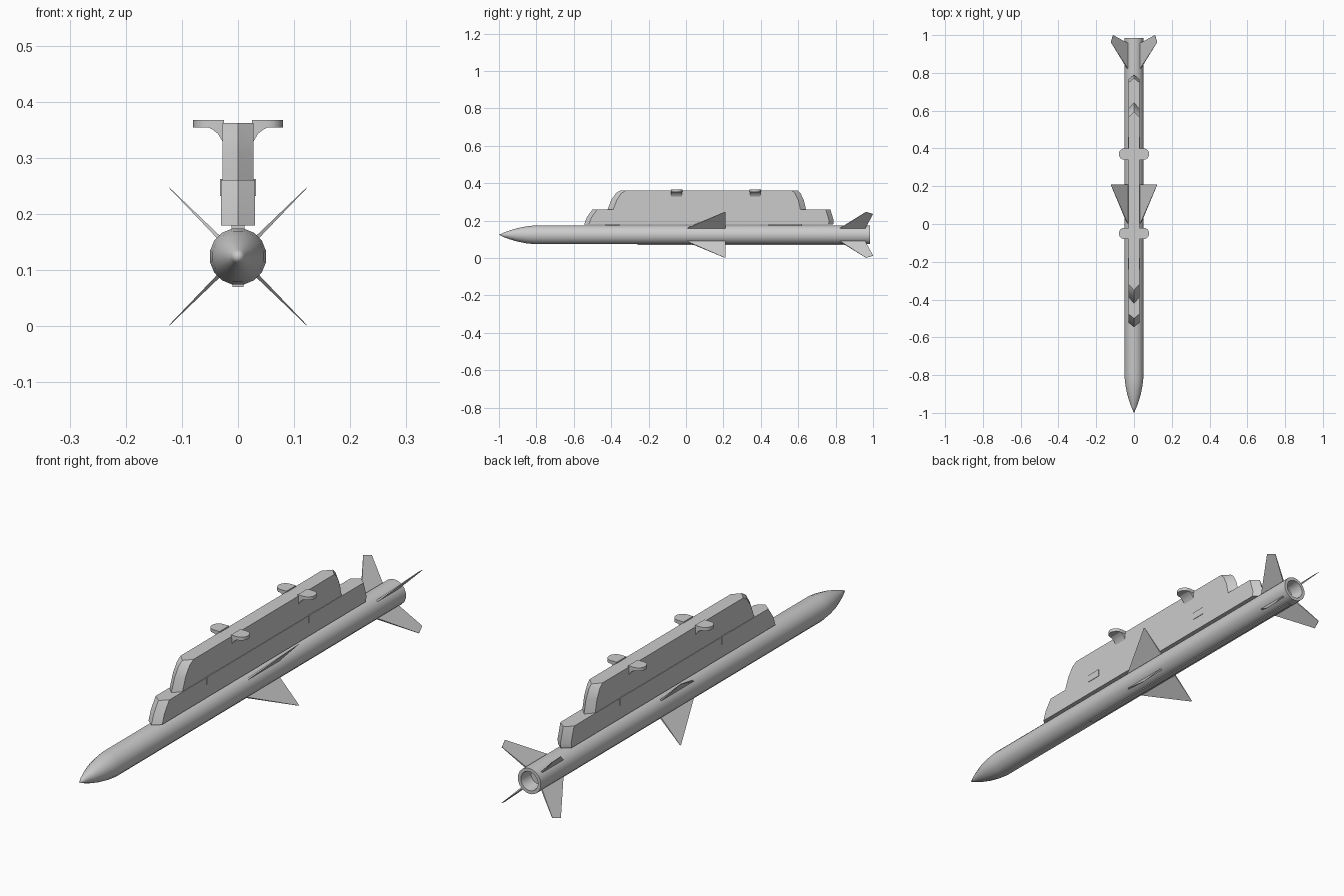
import bpy, math
from math import sin, cos, pi

if "Cube" in bpy.data.objects:
    bpy.data.objects.remove(bpy.data.objects["Cube"])

CZ = 0.124  # height of the missile axis


def make(name, verts, faces, smooth=None):
    me = bpy.data.meshes.new(name)
    me.from_pydata(verts, [], faces)
    ob = bpy.data.objects.new(name, me)
    bpy.context.collection.objects.link(ob)
    bpy.ops.object.select_all(action='DESELECT')
    ob.select_set(True)
    bpy.context.view_layer.objects.active = ob
    bpy.ops.object.mode_set(mode='EDIT')
    bpy.ops.mesh.select_all(action='SELECT')
    bpy.ops.mesh.normals_make_consistent(inside=False)
    bpy.ops.object.mode_set(mode='OBJECT')
    if smooth:
        bpy.ops.object.shade_smooth_by_angle(angle=math.radians(smooth))
    return ob


def prism(name, a, b, smooth=None):
    """Join two matching outlines of 3D points into a closed solid."""
    n = len(a)
    faces = [tuple(range(n)), tuple(range(2 * n - 1, n - 1, -1))]
    faces += [(i, (i + 1) % n, n + (i + 1) % n, n + i) for i in range(n)]
    return make(name, a + b, faces, smooth)


def box(name, x0, x1, y0, y1, z0, z1):
    ring = lambda z: [(x0, y0, z), (x1, y0, z), (x1, y1, z), (x0, y1, z)]
    return prism(name, ring(z0), ring(z1))


def lathe(name, profile, n=16):
    """Spin (radius, y) points around the missile axis; both ends are on it."""
    verts = [(0, profile[0][1], CZ), (0, profile[-1][1], CZ)]
    rings = profile[1:-1]
    for r, y in rings:
        for i in range(n):
            a = 2 * pi * (i + 0.5) / n
            verts.append((r * cos(a), y, CZ + r * sin(a)))
    faces = []
    last = 2 + (len(rings) - 1) * n
    for i in range(n):
        j = (i + 1) % n
        faces += [(0, 2 + i, 2 + j), (1, last + j, last + i)]
        for k in range(len(rings) - 1):
            p = 2 + k * n
            faces.append((p + i, p + j, p + n + j, p + n + i))
    return make(name, verts, faces, 35)


def wedge_body(name, w, front, rear, d):
    """Long block with pointed ends; front and rear are (y, z), bottom to top."""
    mid = [(0, y, z) for y, z in front] + [(0, y, z) for y, z in reversed(rear)]
    nf, n = len(front), len(mid)
    side = lambda x: [(x, y + (d if i < nf else -d), z) for i, (_, y, z) in enumerate(mid)]
    verts = side(-w) + mid + side(w)
    faces = [tuple(range(n)), tuple(range(3 * n - 1, 2 * n - 1, -1))]
    for k in (0, n):
        faces += [(k + i, k + (i + 1) % n, k + n + (i + 1) % n, k + n + i) for i in range(n)]
    return make(name, verts, faces, 25)


def fins(name, outline):
    """Four diagonal blades from (radius, y) points, thinning outwards."""
    for q in range(4):
        a = pi / 4 + q * pi / 2
        sides = []
        for s in (-1, 1):
            pts = []
            for r, y in outline:
                t = s * (0.0035 - 0.003 * (r - 0.04) / 0.134)
                pts.append((r * cos(a) - t * sin(a), y, CZ + r * sin(a) + t * cos(a)))
            sides.append(pts)
        prism(f"{name}_{q + 1}", *sides)


# Missile body with hollow nozzle
lathe("missile_body", [(0, -1), (0.012, -0.975), (0.025, -0.94), (0.037, -0.9),
                       (0.046, -0.855), (0.051, -0.81), (0.051, 0.985),
                       (0.038, 0.985), (0.032, 0.93), (0, 0.93)])

# Fins
fins("mid_fin", [(0.042, -0.01), (0.172, 0.205), (0.172, 0.21), (0.042, 0.21)])
fins("tail_fin", [(0.042, 0.815), (0.174, 0.963), (0.157, 1.0), (0.042, 0.955)])

# Cable duct along the belly
box("belly_duct", -0.01, 0.01, -0.26, 0.95, 0.07, 0.08)

# Hangers joining missile and rail
for i, (y0, y1) in enumerate([(-0.43, -0.355), (0.44, 0.62)]):
    box(f"hanger_{i + 1}", -0.012, 0.012, y0, y1, 0.165, 0.185)

# Launch rail
wedge_body("launch_rail", 0.03,
           [(-0.545, 0.179), (-0.53, 0.218), (-0.5, 0.26)],
           [(0.787, 0.179), (0.79, 0.2), (0.772, 0.26)], 0.025)
for i, y in enumerate((-0.21, 0.43)):
    box(f"rail_clip_{i + 1}", -0.032, 0.032, y - 0.03, y + 0.03, 0.232, 0.262)

# Pylon
wedge_body("pylon", 0.028,
           [(-0.42, 0.258), (-0.4, 0.31), (-0.375, 0.347), (-0.35, 0.362)],
           [(0.642, 0.258), (0.63, 0.31), (0.612, 0.347), (0.595, 0.362)], 0.03)

# Mounting lugs: rounded plate above a curved bracket, on both sides
for i, y in enumerate((-0.05, 0.37)):
    for s, tag in ((-1, "left"), (1, "right")):
        plan = [(0.025, -0.03)]
        plan += [(0.052 + 0.028 * cos(t), 0.03 * sin(t))
                 for t in (-pi / 2 + k * pi / 8 for k in range(9))]
        plan += [(0.025, 0.03)]
        prism(f"lug_plate_{tag}_{i + 1}",
              [(s * px, y + py, 0.354) for px, py in plan],
              [(s * px, y + py, 0.367) for px, py in plan], 40)
        curve = [(0.025, 0.356), (0.056, 0.356), (0.045, 0.35),
                 (0.036, 0.343), (0.03, 0.333), (0.025, 0.325)]
        prism(f"lug_bracket_{tag}_{i + 1}",
              [(s * px, y - 0.029, pz) for px, pz in curve],
              [(s * px, y + 0.029, pz) for px, pz in curve], 40)
